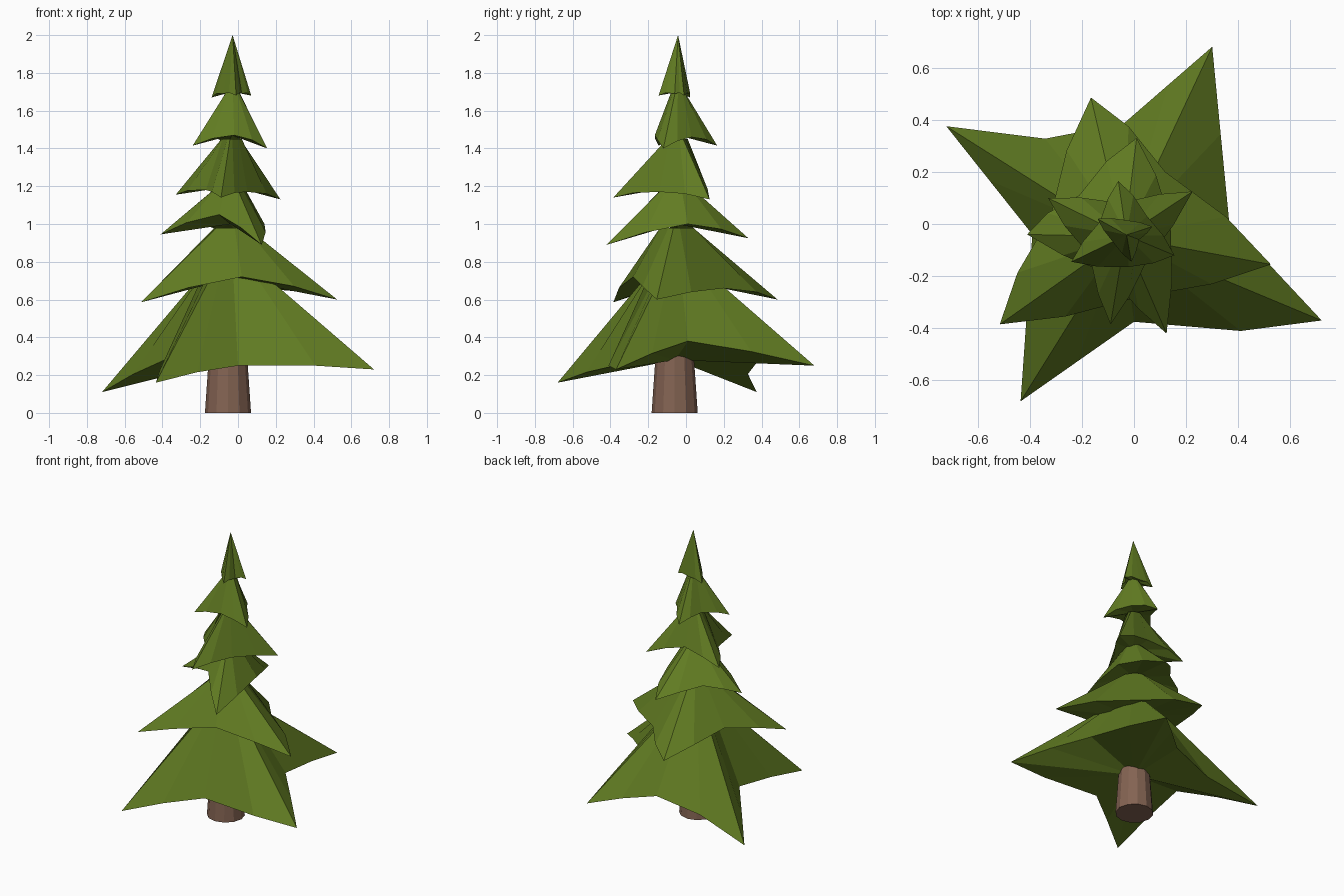
import bpy, bmesh
from mathutils import Vector

if "Cube" in bpy.data.objects:
    bpy.data.objects.remove(bpy.data.objects["Cube"])


def material(name, rgb):
    m = bpy.data.materials.new(name)
    m.diffuse_color = (*rgb, 1)
    m.use_nodes = True
    m.node_tree.nodes["Principled BSDF"].inputs["Base Color"].default_value = m.diffuse_color
    return m


GREEN = material("needle_green", (0.12, 0.20, 0.016))
BROWN = material("bark_brown", (0.23, 0.125, 0.085))


def axis(z):
    # The tree leans slightly: centre of the stem at height z
    return Vector((-0.055 + 0.015 * z, -0.06 + 0.01 * z, z))


def finish(bm, name, mat):
    bmesh.ops.recalc_face_normals(bm, faces=bm.faces)
    me = bpy.data.meshes.new(name)
    bm.to_mesh(me)
    bm.free()
    me.materials.append(mat)
    bpy.context.collection.objects.link(bpy.data.objects.new(name, me))


def branch_tier(name, top_z, top_r, under_z, corners, spread=(0.08,)):
    # Star skirt: alternating tips and valleys, a spread point between each
    bm = bmesh.new()
    rim = []
    for i, c in enumerate(corners):
        a, b = Vector(c), Vector(corners[(i + 1) % len(corners)])
        mid = (a + b) / 2
        mid += (mid - axis(mid.z)) * spread[i % len(spread)]
        mid.z += 0.01
        rim += [a, mid]
    ring = [bm.verts.new(p) for p in rim]
    under = bm.verts.new(axis(under_z))
    # Narrow neck where the skirt meets the stem
    centre = axis(top_z)
    neck = []
    for p in rim:
        d = p - centre
        d.z = 0
        neck.append(bm.verts.new(centre + d.normalized() * top_r))
    n = len(rim)
    for i in range(n):
        j = (i + 1) % n
        bm.faces.new((ring[i], ring[j], neck[j], neck[i]))
        bm.faces.new((ring[j], ring[i], under))
    bm.faces.new(neck)
    if top_r < 0.02:
        bmesh.ops.remove_doubles(bm, verts=neck, dist=0.02)
    finish(bm, name, GREEN)


# Trunk
bm = bmesh.new()
bmesh.ops.create_cone(bm, cap_ends=True, segments=12, radius1=0.122,
                      radius2=0.10, depth=0.32)
bmesh.ops.translate(bm, verts=bm.verts, vec=(-0.053, -0.06, 0.16))
finish(bm, "trunk", BROWN)

# Branch tiers, bottom to top (tip, valley, tip, valley ...)
branch_tier("branches_1", 0.80, 0.11, 0.28, [
    (-0.72, 0.375, 0.11), (-0.04, 0.385, 0.28),
    (0.30, 0.68, 0.25), (0.365, 0.01, 0.38),
    (0.72, -0.37, 0.23), (0.0, -0.375, 0.25),
    (-0.435, -0.68, 0.16), (-0.39, -0.04, 0.28)],
    (-0.12, 0, 0, 0, 0.12, 0, 0, 0))
branch_tier("branches_2", 0.98, 0.09, 0.71, [
    (-0.515, -0.385, 0.585), (0.02, -0.28, 0.72),
    (0.525, -0.155, 0.60), (0.12, 0.20, 0.66),
    (-0.165, 0.485, 0.60), (-0.32, 0.03, 0.70)])
branch_tier("branches_3", 1.20, 0.07, 1.0, [
    (0.125, -0.42, 0.89), (0.14, 0.01, 1.0),
    (0.01, 0.33, 0.925), (-0.21, 0.11, 1.0),
    (-0.41, -0.04, 0.945), (-0.10, -0.19, 1.05)])
branch_tier("branches_4", 1.45, 0.055, 1.20, [
    (0.225, 0.125, 1.13), (-0.05, 0.08, 1.22),
    (-0.33, 0.10, 1.155), (-0.17, -0.12, 1.18),
    (-0.09, -0.385, 1.14), (0.05, -0.14, 1.17)])
branch_tier("branches_5", 1.70, 0.035, 1.47, [
    (-0.24, -0.145, 1.415), (-0.02, -0.165, 1.47),
    (0.155, -0.12, 1.40), (0.05, 0.03, 1.46),
    (-0.06, 0.165, 1.415), (-0.13, 0.01, 1.46)])
branch_tier("branches_6", 2.0, 0.004, 1.70, [
    (-0.14, 0.02, 1.67), (-0.08, -0.07, 1.69),
    (-0.01, -0.145, 1.68), (0.02, -0.06, 1.69),
    (0.07, -0.01, 1.68), (-0.03, 0.015, 1.69)])
